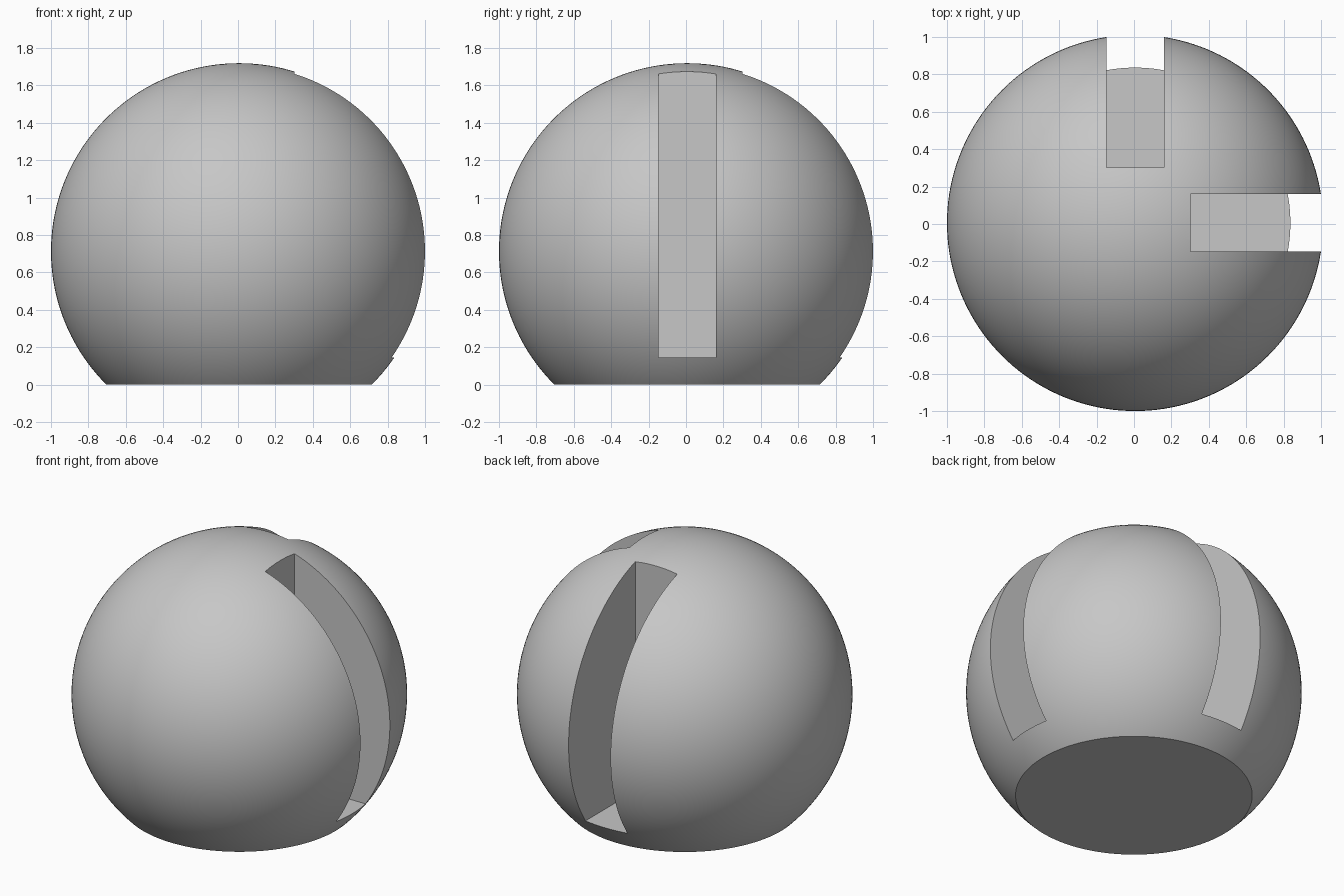
import bpy
import bmesh
import math
from mathutils import Matrix, Vector

if "Cube" in bpy.data.objects:
    bpy.data.objects.remove(bpy.data.objects["Cube"], do_unlink=True)

RADIUS = 1.0057
CENTRE = Vector((0.0057, 0.0057, 0.713))
SLOT_HALF = 0.1535      # half the slot width
SLOT_INNER = 0.297      # back wall distance from the ball axis
SLOT_FLOOR = 0.146      # height of the slot floor
REACH = 2.0             # cutter extends well past the ball

grey = bpy.data.materials.new("grey")
grey.use_nodes = True
colour = (0.57, 0.57, 0.57, 1)
grey.diffuse_color = colour
grey.node_tree.nodes["Principled BSDF"].inputs["Base Color"].default_value = colour


def add_object(name, bm):
    bmesh.ops.recalc_face_normals(bm, faces=bm.faces)
    mesh = bpy.data.meshes.new(name)
    bm.to_mesh(mesh)
    bm.free()
    mesh.materials.append(grey)
    obj = bpy.data.objects.new(name, mesh)
    bpy.context.collection.objects.link(obj)
    return obj


# Ball with a flat base
bm = bmesh.new()
bmesh.ops.create_uvsphere(bm, u_segments=160, v_segments=80, radius=RADIUS,
                          matrix=Matrix.Translation(CENTRE))
cut = bmesh.ops.bisect_plane(bm, geom=bm.verts[:] + bm.edges[:] + bm.faces[:],
                             plane_co=(0, 0, 0), plane_no=(0, 0, -1), clear_outer=True)
rim = [e for e in cut["geom_cut"] if isinstance(e, bmesh.types.BMEdge)]
bmesh.ops.edgeloop_fill(bm, edges=rim)
ball = add_object("slotted_ball", bm)


# Square-cornered slots on the left and back
def slot_cutter(name, angle):
    size = Vector((REACH - SLOT_INNER, 2 * SLOT_HALF, REACH - SLOT_FLOOR))
    middle = Vector(((REACH + SLOT_INNER) / 2, 0, (REACH + SLOT_FLOOR) / 2))
    base = Matrix.Translation((CENTRE.x, CENTRE.y, 0)) @ Matrix.Rotation(angle, 4, "Z")
    box = bmesh.new()
    bmesh.ops.create_cube(box, size=1, matrix=base @ Matrix.Translation(middle)
                          @ Matrix.Diagonal((*size, 1)))
    cutter = add_object(name, box)
    cutter.hide_render = True
    return cutter


bpy.ops.object.select_all(action="DESELECT")
ball.select_set(True)
bpy.context.view_layer.objects.active = ball

for name, angle in (("left_slot_cutter", 0), ("back_slot_cutter", math.pi / 2)):
    cutter = slot_cutter(name, angle)
    mod = ball.modifiers.new(name, "BOOLEAN")
    mod.operation = "DIFFERENCE"
    mod.solver = "EXACT"
    mod.object = cutter
    bpy.ops.object.modifier_apply(modifier=mod.name)
    bpy.data.objects.remove(cutter, do_unlink=True)

bpy.ops.object.shade_smooth_by_angle(angle=math.radians(25))
